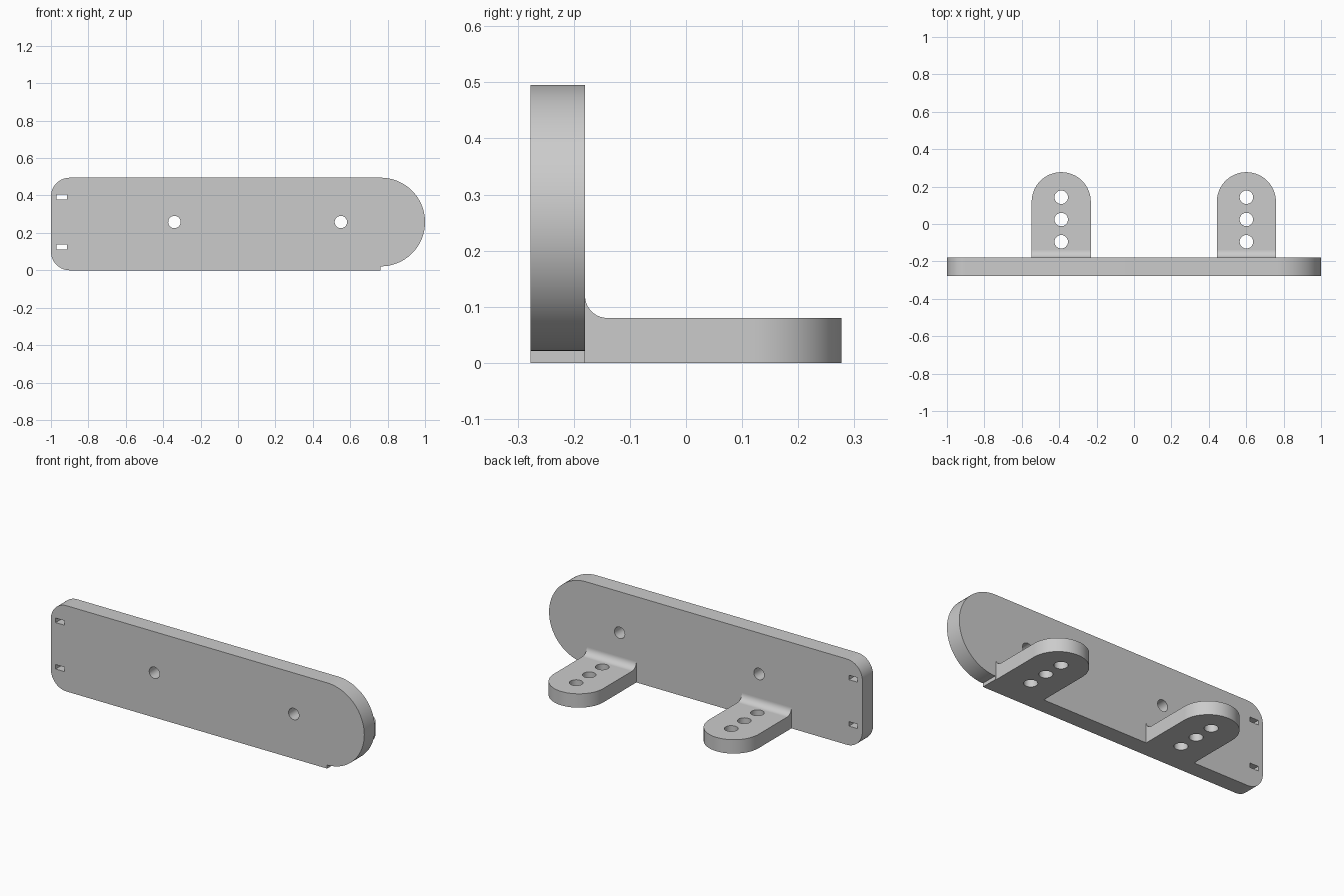
import bpy, bmesh
from math import cos, sin, radians
from mathutils import Matrix, Euler

cube = bpy.data.objects.get("Cube")
if cube:
    bpy.data.objects.remove(cube, do_unlink=True)

grey = bpy.data.materials.new("plain_grey")
grey.use_nodes = True
COLOUR = (0.6, 0.6, 0.6, 1)
grey.diffuse_color = COLOUR
grey.node_tree.nodes["Principled BSDF"].inputs["Base Color"].default_value = COLOUR


def arc(cx, cy, r, start, end, steps):
    angles = [radians(start + (end - start) * i / steps) for i in range(steps + 1)]
    return [(cx + r * cos(a), cy + r * sin(a)) for a in angles]


def circle(cx, cy, r):
    return arc(cx, cy, r, 0, 360, 48)[:-1]


def rectangle(x0, x1, y0, y1):
    return [(x0, y0), (x1, y0), (x1, y1), (x0, y1)]


def slab(name, loops, thickness, location, rotation=(0, 0, 0)):
    """Extrude an outline with holes into a solid centred on its thickness."""
    curve = bpy.data.curves.new(name + "_outline", "CURVE")
    curve.dimensions = "2D"
    curve.fill_mode = "BOTH"
    curve.extrude = thickness / 2
    for loop in loops:
        spline = curve.splines.new("POLY")
        spline.points.add(len(loop) - 1)
        for point, (x, y) in zip(spline.points, loop):
            point.co = (x, y, 0, 1)
        spline.use_cyclic_u = True
    temp = bpy.data.objects.new(name + "_outline", curve)
    bpy.context.collection.objects.link(temp)
    graph = bpy.context.evaluated_depsgraph_get()
    mesh = bpy.data.meshes.new_from_object(temp.evaluated_get(graph))
    bpy.data.objects.remove(temp, do_unlink=True)
    bpy.data.curves.remove(curve)

    bm = bmesh.new()
    bm.from_mesh(mesh)
    bmesh.ops.remove_doubles(bm, verts=bm.verts, dist=1e-5)
    turn = Euler([radians(a) for a in rotation]).to_matrix().to_4x4()
    bm.transform(Matrix.Translation(location) @ turn)
    bmesh.ops.recalc_face_normals(bm, faces=bm.faces)
    bm.to_mesh(mesh)
    bm.free()
    mesh.name = name
    mesh.materials.clear()
    mesh.materials.append(grey)

    obj = bpy.data.objects.new(name, mesh)
    bpy.context.collection.objects.link(obj)
    bpy.ops.object.select_all(action="DESELECT")
    obj.select_set(True)
    bpy.context.view_layer.objects.active = obj
    bpy.ops.object.shade_smooth_by_angle(angle=radians(30))
    return obj


FRONT, BACK, TOP = -0.277, -0.18, 0.495
END_X, END_Z, END_R = 0.763, 0.258, 0.237
CORNER = 0.1

# Upright plate: rounded left corners, round right end, small step underneath
outline = [(END_X, 0)]
outline += arc(END_X, END_Z, END_R, -90, 90, 64)
outline += arc(-1 + CORNER, TOP - CORNER, CORNER, 90, 180, 16)
outline += arc(-1 + CORNER, CORNER, CORNER, 180, 270, 16)
holes = [circle(x, END_Z, 0.033) for x in (-0.34, 0.55)]
slots = [rectangle(-0.97, -0.914, z - 0.013, z + 0.013) for z in (0.124, 0.392)]
slab("upright_plate", [outline] + holes + slots, BACK - FRONT,
     (0, (FRONT + BACK) / 2, 0), (90, 0, 0))

# Two drilled tabs, each with a fillet against the plate
HALF, THICK, FILLET = 0.158, 0.08, 0.04
for side, x in (("right", -0.389), ("left", 0.601)):
    tab = [(-HALF, BACK), (HALF, BACK)] + arc(0, -FRONT - HALF, HALF, 0, 180, 48)
    drilled = [circle(0, y, 0.036) for y in (-0.095, 0.024, 0.143)]
    slab(side + "_tab", [tab] + drilled, THICK, (x, 0, THICK / 2))

    profile = [(BACK, THICK)] + arc(BACK + FILLET, THICK + FILLET, FILLET, 270, 180, 16)
    slab(side + "_fillet", [profile], 2 * HALF, (x, 0, 0), (90, 0, 90))
